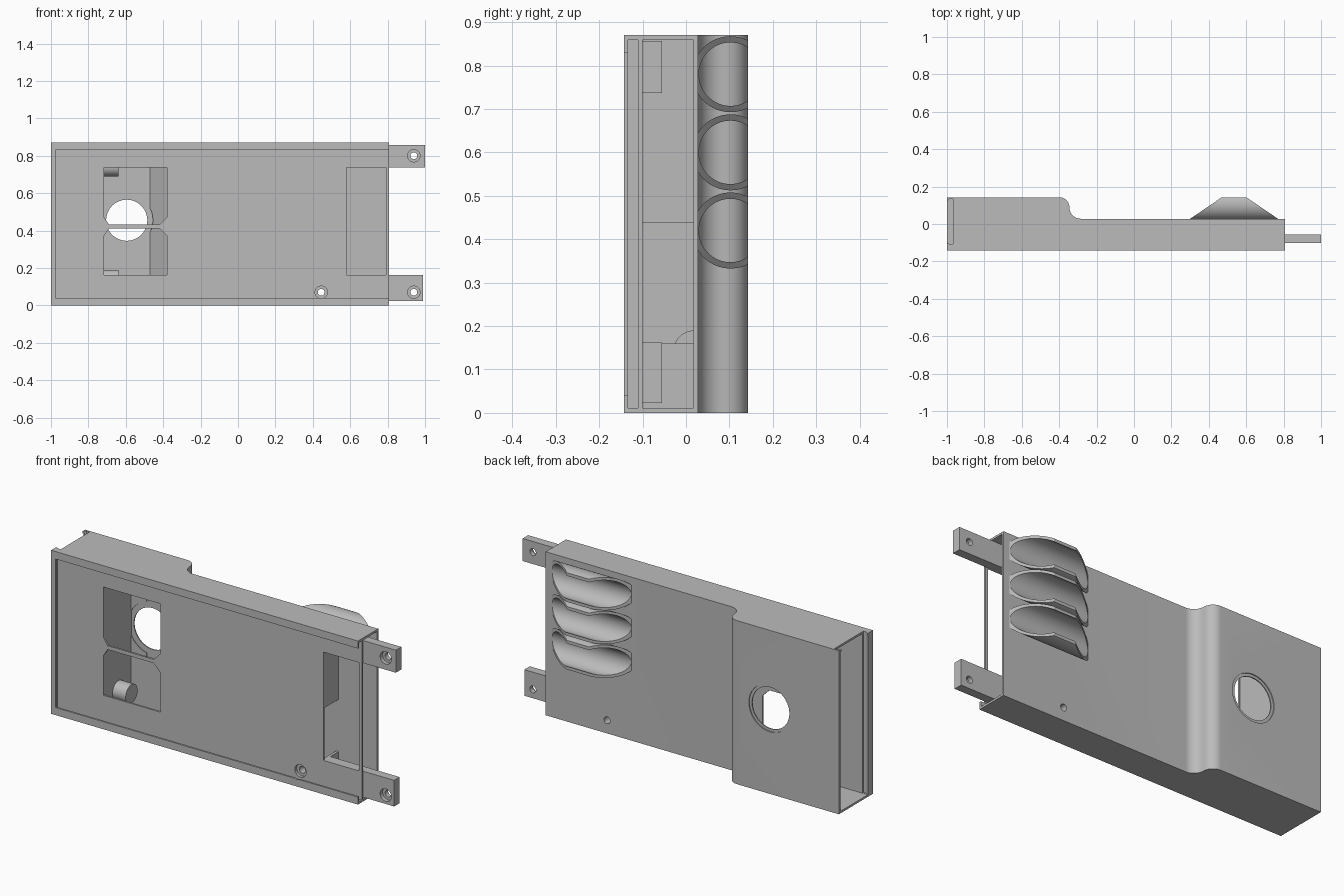
import bpy, bmesh, math
from mathutils import Vector

cube = bpy.data.objects.get("Cube")
if cube:
    bpy.data.objects.remove(cube, do_unlink=True)

grey = bpy.data.materials.new("plain grey")
grey.use_nodes = True
grey.diffuse_color = (0.5, 0.5, 0.5, 1)
grey.node_tree.nodes["Principled BSDF"].inputs["Base Color"].default_value = (0.5, 0.5, 0.5, 1)


def prism(name, pts, axis, lo, hi):
    """Extrude a 2D outline along one axis; the outline uses the other two."""
    place = {"x": lambda a, b, t: (t, a, b),
             "y": lambda a, b, t: (a, t, b),
             "z": lambda a, b, t: (a, b, t)}[axis]
    bm = bmesh.new()
    face = bm.faces.new([bm.verts.new(place(a, b, lo)) for a, b in pts])
    out = bmesh.ops.extrude_face_region(bm, geom=[face])
    moved = [v for v in out["geom"] if isinstance(v, bmesh.types.BMVert)]
    bmesh.ops.translate(bm, verts=moved, vec=Vector(place(0, 0, hi - lo)))
    bmesh.ops.recalc_face_normals(bm, faces=bm.faces)
    mesh = bpy.data.meshes.new(name)
    bm.to_mesh(mesh)
    bm.free()
    mesh.materials.append(grey)
    ob = bpy.data.objects.new(name, mesh)
    bpy.context.collection.objects.link(ob)
    return ob


def rect(a0, a1, b0, b1):
    return [(a0, b0), (a1, b0), (a1, b1), (a0, b1)]


def box(name, x0, x1, y0, y1, z0, z1):
    return prism(name, rect(x0, x1, y0, y1), "z", z0, z1)


def arc(cx, cy, r, start, end, n=10):
    angles = [math.radians(start + (end - start) * i / n) for i in range(n + 1)]
    return [(cx + r * math.cos(a), cy + r * math.sin(a)) for a in angles]


def rod(name, a, b, r, axis, lo, hi, n=48):
    return prism(name, arc(a, b, r, 0, 360, n)[:-1], axis, lo, hi)


def combine(ob, tool, operation="DIFFERENCE"):
    """Apply one boolean and discard the tool."""
    tool.hide_render = True
    mod = ob.modifiers.new("cut", "BOOLEAN")
    mod.operation, mod.solver, mod.object = operation, "EXACT", tool
    bpy.ops.object.select_all(action="DESELECT")
    bpy.context.view_layer.objects.active = ob
    ob.select_set(True)
    bpy.ops.object.modifier_apply(modifier=mod.name)
    bpy.data.objects.remove(tool, do_unlink=True)


FRONT, BACK, LOW_BACK = -0.143, 0.143, 0.028
LEFT, RIGHT, TOP = -1.0, 0.806, 0.87

# Housing: stepped outline with an S-shaped shoulder
shoulder = arc(-0.40, 0.088, 0.055, 90, 0) + arc(-0.285, 0.088, 0.06, 180, 270)[1:]
housing = prism("housing", [(RIGHT, FRONT), (LEFT, FRONT), (LEFT, BACK)] + shoulder
                + [(RIGHT, LOW_BACK)], "z", 0, TOP)

# Main cavity, open at both ends
combine(housing, prism("cavity", [(-1.1, -0.10), (1, -0.10), (1, 0.017), (-0.38, 0.017),
                                  (-0.47, 0.128), (-1.1, 0.128)], "z", 0.011, 0.859))

# Front panel channel with overhanging lips, open at the right end
combine(housing, box("channel", -0.985, 1, -0.133, -0.11, 0.011, 0.859))
combine(housing, box("lip_opening", -0.975, 1, -0.2, -0.12, 0.04, 0.83))

# Dovetail end-cover slot, open at the top
combine(housing, prism("cover_slot", [(-1.1, -0.098), (-1.0, -0.098), (-0.985, -0.108),
                                      (-0.968, -0.108), (-0.968, 0.135), (-0.985, 0.135),
                                      (-1.0, 0.122), (-1.1, 0.122)], "z", 0.012, 1))

# Front plate windows: two chamfered ones and one plain
for near, far, c in ((0.432, 0.738, 0.04), (0.412, 0.162, -0.04)):
    combine(housing, prism("window", [(-0.716, far), (-0.716, near + c), (-0.69, near),
                                      (-0.42, near), (-0.38, near + c), (-0.38, far)],
                           "y", -0.118, -0.08))
combine(housing, prism("end_window", rect(0.58, 0.79, 0.162, 0.738), "y", -0.118, -0.08))

# Round port with rear counterbore and inner keyed recess
px, pz = -0.595, 0.455
combine(housing, rod("port", px, pz, 0.11, "y", 0.1, 0.2))
combine(housing, rod("counterbore", px, pz, 0.125, "y", 0.138, 0.2))
combine(housing, rod("inner_recess", px, pz, 0.14, "y", 0.1, 0.132))
combine(housing, prism("keyway", rect(px - 0.034, px + 0.034, pz - 0.17, pz + 0.165),
                       "y", 0.1, 0.1325))

# Screw post with a through hole
post = rod("screw_post", 0.445, 0.07, 0.045, "y", -0.104, 0.022)
for part in (housing, post):
    combine(part, rod("screw_hole", 0.445, 0.07, 0.018, "y", -0.2, 0.2))
    combine(part, rod("screw_recess", 0.445, 0.07, 0.033, "y", -0.2, -0.095))

parts = [housing, post]

# Inner walls
parts.append(box("port_wall", -0.735, -0.718, -0.102, 0.13, 0.008, 0.862))
parts.append(box("upper_bulkhead", 0.565, 0.58, -0.102, 0.02, 0.438, 0.862))
parts.append(box("lower_bulkhead", 0.565, 0.58, -0.102, 0.02, 0.008, 0.16))

# Pegs on the port wall
for name, z in (("lower_peg", 0.14), ("upper_peg", 0.74)):
    parts.append(rod(name, 0.02, z, 0.05, "x", -0.725, -0.64))

# Mounting tabs with counterbored holes
for name, end, z0, z1, hz in (("upper_tab", 1.0, 0.737, 0.857, 0.80),
                              ("lower_tab", 0.99, 0.023, 0.162, 0.07)):
    tab = box(name, 0.57, end, -0.101, -0.055, z0, z1)
    combine(tab, rod("tab_hole", 0.94, hz, 0.018, "y", -0.2, 0.1))
    combine(tab, rod("tab_recess", 0.94, hz, 0.033, "y", -0.2, -0.08))
    parts.append(tab)

# Three open scoops on the back: half tubes trimmed by sloped ends
for i in range(3):
    z = 0.78 - 0.18 * i
    scoop = rod("scoop_%d" % (i + 1), 0.1025, z, 0.0875, "x", 0.2, 0.9, 64)
    combine(scoop, prism("trim", [(0.29, 0.021), (0.78, 0.021), (0.6, BACK), (0.47, BACK)],
                         "z", 0.2, 1), "INTERSECT")
    combine(scoop, rod("bore", 0.1025, z, 0.073, "x", 0.1, 1, 64))
    parts.append(scoop)

bpy.ops.object.select_all(action="DESELECT")
for ob in parts:
    ob.select_set(True)
bpy.context.view_layer.objects.active = housing
bpy.ops.object.shade_smooth_by_angle(angle=math.radians(30))
